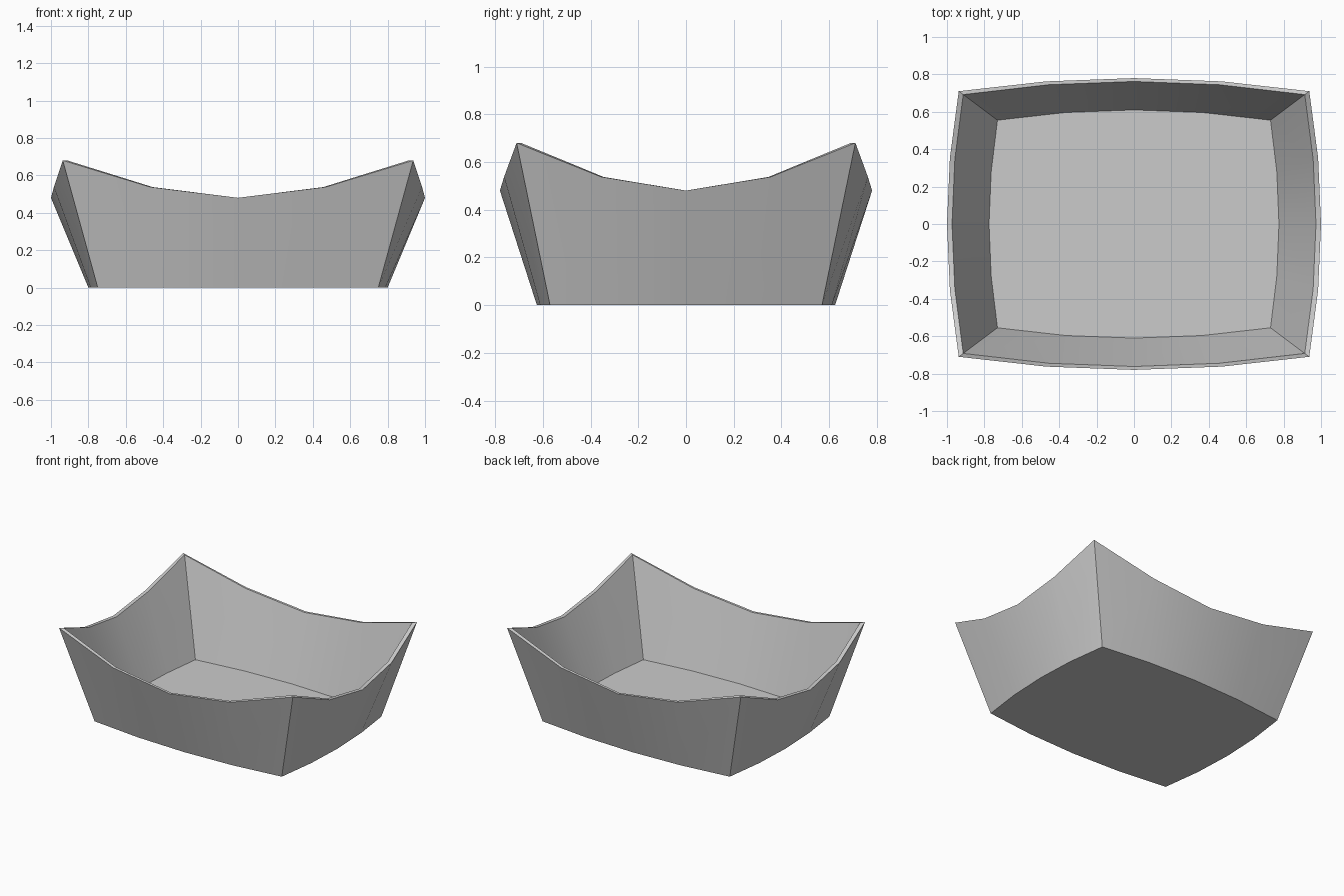
import bpy, bmesh, math

if "Cube" in bpy.data.objects:
    bpy.data.objects.remove(bpy.data.objects["Cube"])

SEG = 4  # segments per side


def rim_height(t):
    return 0.48 + 0.20 * abs(t) ** 1.8


def ring(bm, cx, cy, mx, my, height):
    """Bulging rectangle: corners at (cx, cy), side middles at mx and my."""
    verts = []
    for side in range(4):
        for i in range(SEG):
            t = -1 + 2 * i / SEG
            if side % 2 == 0:
                x, y = cx * t, -(my - (my - cy) * t * t)
            else:
                x, y = mx - (mx - cx) * t * t, cy * t
            if side >= 2:
                x, y = -x, -y
            verts.append(bm.verts.new((x, y, height(t))))
    return verts


bm = bmesh.new()
# Outer base, outer rim, inner rim, inner floor
rings = [
    ring(bm, 0.75, 0.57, 0.80, 0.625, lambda t: 0),
    ring(bm, 0.937, 0.71, 1.00, 0.78, rim_height),
    ring(bm, 0.913, 0.692, 0.973, 0.762, rim_height),
    ring(bm, 0.73, 0.555, 0.775, 0.61, lambda t: 0.022),
]
n = 4 * SEG
for a, b in zip(rings, rings[1:]):
    for i in range(n):
        j = (i + 1) % n
        bm.faces.new((a[i], a[j], b[j], b[i]))
bm.faces.new(rings[0][::-1])
bm.faces.new(rings[3])
bmesh.ops.recalc_face_normals(bm, faces=bm.faces)

# Square bowl with curved sides and raised corners
mesh = bpy.data.meshes.new("square_bowl")
bm.to_mesh(mesh)
bm.free()
bowl = bpy.data.objects.new("square_bowl", mesh)
bpy.context.collection.objects.link(bowl)
bpy.context.view_layer.objects.active = bowl
bowl.select_set(True)
bpy.ops.object.shade_smooth_by_angle(angle=math.radians(30))
